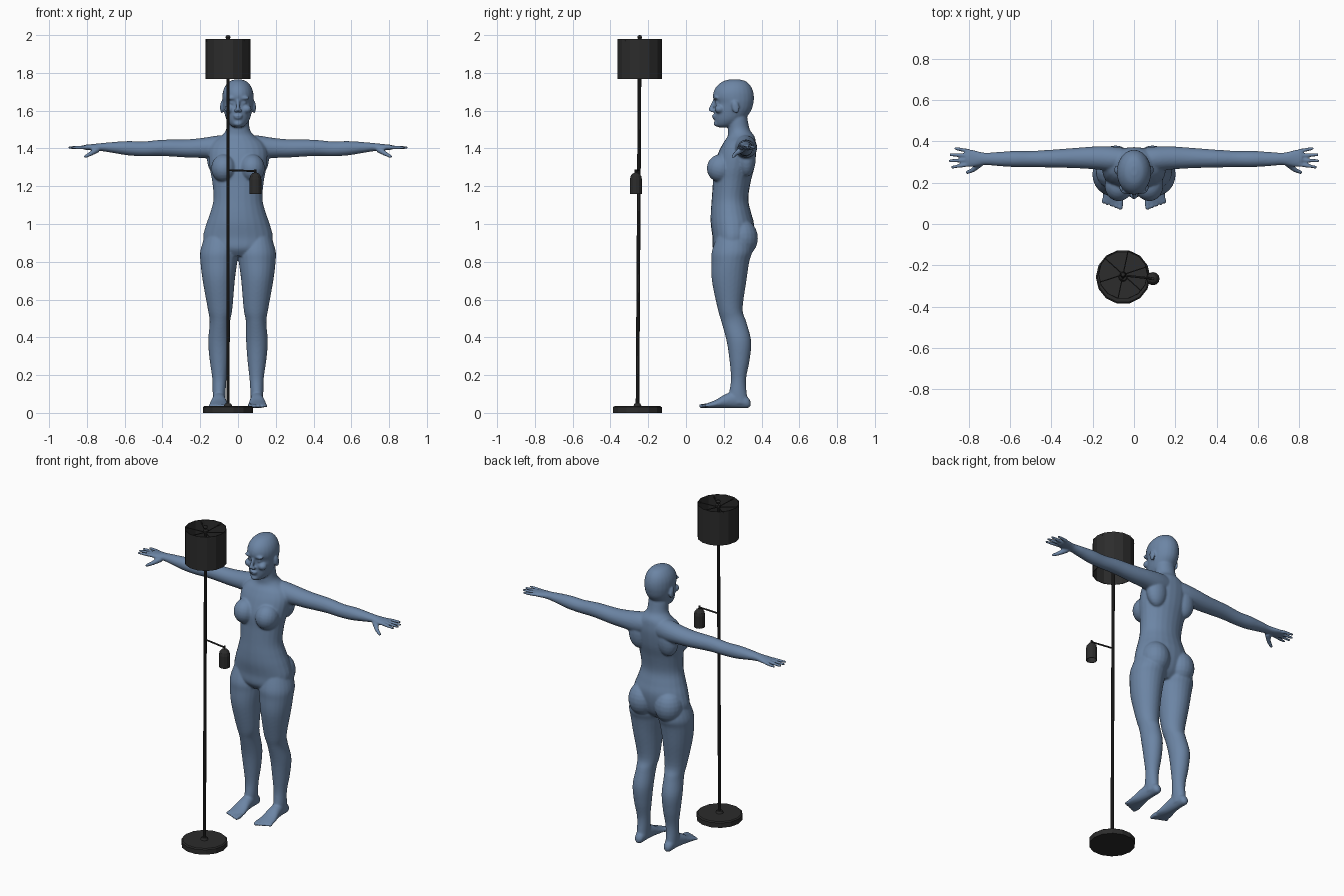
import bpy, bmesh, math
from mathutils import Vector, Matrix

if "Cube" in bpy.data.objects:
    bpy.data.objects.remove(bpy.data.objects["Cube"])


def make_material(name, color):
    mat = bpy.data.materials.new(name)
    mat.use_nodes = True
    mat.diffuse_color = (*color, 1)
    mat.node_tree.nodes["Principled BSDF"].inputs["Base Color"].default_value = (*color, 1)
    return mat


blue = make_material("matte blue", (0.15, 0.235, 0.375))
black = make_material("dark metal", (0.025, 0.025, 0.025))


def make_object(name, bm, mat):
    bmesh.ops.recalc_face_normals(bm, faces=bm.faces)
    mesh = bpy.data.meshes.new(name)
    bm.to_mesh(mesh)
    bm.free()
    obj = bpy.data.objects.new(name, mesh)
    bpy.context.collection.objects.link(obj)
    mesh.materials.append(mat)
    return obj


def spline(rows, steps=5):
    """Smoothly interpolate rows of section values."""
    rows = [Vector(r) for r in rows]
    ends = [rows[0]] + rows + [rows[-1]]
    out = []
    for a, b, c, d in zip(ends, ends[1:], ends[2:], ends[3:]):
        for i in range(steps):
            t = i / steps
            h = t * t * (3 - 2 * t)
            tangent_b, tangent_c = (c - a) / 2, (d - b) / 2
            out.append(b * (1 - h) + c * h + tangent_b * (t * (1 - t) ** 2) - tangent_c * (t * t * (1 - t)))
    return out + [rows[-1]]


def loft(bm, rows, axis, sides=24):
    """Skin ellipses; a row is (position, centre u, radius u, centre v, radius v)."""
    rings = []
    for pos, cu, ru, cv, rv in spline(rows):
        ring = []
        for i in range(sides):
            a = math.tau * i / sides
            u, v = cu + ru * math.cos(a), cv + rv * math.sin(a)
            point = {"x": (pos, u, v), "y": (u, pos, v), "z": (u, v, pos)}[axis]
            ring.append(bm.verts.new(point))
        rings.append(ring)
    faces = [bm.faces.new(rings[0]), bm.faces.new(rings[-1])]
    for lower, upper in zip(rings, rings[1:]):
        for i in range(sides):
            j = (i + 1) % sides
            faces.append(bm.faces.new((lower[i], lower[j], upper[j], upper[i])))
    bmesh.ops.recalc_face_normals(bm, faces=faces)


def span(pos, inner, outer, front, back):
    """Section given by its extents instead of centre and radius."""
    return (pos, (inner + outer) / 2, (outer - inner) / 2, (front + back) / 2, (back - front) / 2)


def blob(bm, center, radii, tilt=0):
    matrix = Matrix.Translation(center) @ Matrix.Rotation(tilt, 4, "X") @ Matrix.Diagonal((*radii, 1))
    bmesh.ops.create_uvsphere(bm, u_segments=20, v_segments=12, radius=1, matrix=matrix)


def rod(bm, start, end, r1, r2=None, sides=8):
    start, end = Vector(start), Vector(end)
    way = end - start
    matrix = Matrix.Translation((start + end) / 2) @ way.to_track_quat("Z", "Y").to_matrix().to_4x4()
    bmesh.ops.create_cone(bm, cap_ends=True, segments=sides, radius1=r1,
                          radius2=r1 if r2 is None else r2, depth=way.length, matrix=matrix)


def digit(bm, start, end, r1, r2):
    rod(bm, start, end, r1, r2, 12)
    blob(bm, end, (r2, r2, r2))


# Left half of the body: leg, foot, arm, hand and paired masses
body = bmesh.new()
leg = [(.95, .03, .17, .17, .33), (.86, .0, .199, .138, .35), (.8, .004, .199, .135, .335),
       (.7, .017, .187, .137, .32), (.55, .03, .16, .168, .3), (.48, .042, .15, .188, .32),
       (.38, .043, .158, .215, .345), (.28, .05, .15, .23, .337), (.18, .061, .136, .238, .318),
       (.1, .066, .134, .228, .322), (.05, .068, .132, .23, .335)]
loft(body, [span(*row) for row in leg], "z")

foot = [(.342, .09, .11, .035, .06), (.325, .074, .126, .025, .085), (.27, .068, .132, .025, .115),
        (.21, .063, .14, .025, .1), (.16, .055, .15, .025, .07), (.115, .052, .154, .026, .052),
        (.1, .056, .15, .028, .046)]
loft(body, [span(*row) for row in foot], "y")
for i in range(5):
    x, r = .064 + .021 * i, .014 - .0015 * i
    digit(body, (x, .12, .038), (x + .002, .08 + .006 * i, .036), r, r * .85)

arm = [(.03, .315, .05, 1.41, .06), (.1, .315, .06, 1.405, .064), (.18, .32, .056, 1.403, .054),
       (.27, .32, .05, 1.4, .048), (.4, .317, .043, 1.403, .043), (.5, .315, .039, 1.398, .039),
       (.58, .315, .039, 1.401, .038), (.66, .315, .034, 1.405, .029), (.725, .316, .03, 1.407, .021),
       (.78, .318, .041, 1.406, .016), (.815, .32, .041, 1.406, .013)]
loft(body, arm, "x")
for i, length in enumerate((.08, .093, .088, .065)):
    y = .288 + .022 * i
    digit(body, (.8, y, 1.406), (.8 + length, y + .008 * (i - 1.5), 1.405), .0105, .008)
digit(body, (.745, .295, 1.395), (.78, .262, 1.372), .018, .012)
digit(body, (.78, .262, 1.372), (.808, .25, 1.357), .012, .009)

blob(body, (.074, .185, 1.295), (.068, .075, .075), -.3)     # breast
blob(body, (.09, .295, .925), (.085, .086, .1))              # buttock
blob(body, (.1, .32, 1.35), (.065, .05, .1))                 # shoulder blade
blob(body, (.086, .262, 1.618), (.009, .02, .034), .2)       # ear
blob(body, (.032, .158, 1.667), (.03, .014, .01))            # brow
blob(body, (.031, .168, 1.642), (.014, .014, .011))          # eye
blob(body, (.046, .177, 1.608), (.026, .026, .022))          # cheek
blob(body, (.012, .139, 1.6), (.01, .013, .009))             # nostril

# Mirror the half to the right
copy = bmesh.ops.duplicate(body, geom=body.verts[:] + body.edges[:] + body.faces[:])["geom"]
bmesh.ops.scale(body, vec=(-1, 1, 1), verts=[g for g in copy if isinstance(g, bmesh.types.BMVert)])
bmesh.ops.reverse_faces(body, faces=[g for g in copy if isinstance(g, bmesh.types.BMFace)])

# Torso, neck and head
torso = [(.83, .11, .17, .3), (.87, .17, .142, .335), (.93, .185, .14, .355), (1, .168, .131, .36),
         (1.06, .147, .131, .345), (1.13, .13, .136, .33), (1.22, .136, .142, .342),
         (1.3, .15, .145, .362), (1.38, .155, .172, .372), (1.43, .135, .198, .37),
         (1.465, .09, .22, .362), (1.5, .063, .222, .338), (1.56, .058, .22, .325), (1.6, .05, .23, .32)]
head = [(1.512, .022, .17, .235), (1.525, .042, .156, .27), (1.555, .062, .151, .31),
        (1.6, .075, .15, .345), (1.64, .081, .154, .357), (1.67, .083, .143, .36),
        (1.7, .08, .146, .356), (1.73, .068, .163, .343), (1.755, .045, .195, .318),
        (1.766, .015, .235, .28)]
for rows in (torso, head):
    loft(body, [span(z, -half, half, front, back) for z, half, front, back in rows], "z")
digit(body, (0, .154, 1.662), (0, .131, 1.607), .008, .012)  # nose
blob(body, (0, .15, 1.573), (.026, .013, .0065))             # upper lip
blob(body, (0, .152, 1.561), (.022, .013, .0065))            # lower lip
blob(body, (0, .163, 1.531), (.024, .017, .015))             # chin

figure = make_object("standing_figure", body, blue)
remesh = figure.modifiers.new("fuse", "REMESH")
remesh.mode = "VOXEL"
remesh.voxel_size = .0055
remesh.use_smooth_shade = True
soften = figure.modifiers.new("soften", "SMOOTH")
soften.factor = .5
soften.iterations = 6


# Lamp parts
LAMP_X = -.053
foot_point = Vector((LAMP_X, -.257, 0))
top_point = Vector((LAMP_X, -.245, 1.955))


def lathe(name, profile, center, sides=14, thickness=0):
    bm = bmesh.new()
    verts = [bm.verts.new((r, 0, z)) for r, z in profile]
    edges = [bm.edges.new(pair) for pair in zip(verts, verts[1:])]
    bmesh.ops.spin(bm, geom=verts + edges, cent=(0, 0, 0), axis=(0, 0, 1),
                   angle=math.tau, steps=sides, use_duplicate=False)
    bmesh.ops.remove_doubles(bm, verts=bm.verts, dist=.0005)
    bmesh.ops.translate(bm, verts=bm.verts, vec=center)
    obj = make_object(name, bm, black)
    if thickness:
        obj.modifiers.new("wall", "SOLIDIFY").thickness = thickness
    return obj


lathe("lamp_base", [(0, 0), (.132, 0), (.132, .03), (.125, .036), (.022, .036), (.016, .05), (0, .05)], foot_point)
lathe("lamp_shade", [(.12, 1.768), (.12, 1.98)], (LAMP_X, top_point.y, 0), thickness=.004)
lathe("finial", [(0, 1.95), (.016, 1.955), (.016, 1.97), (.007, 1.975), (.014, 1.988), (.009, 1.998), (0, 2)],
      (LAMP_X, top_point.y, 0), 10)

pole = bmesh.new()
rod(pole, foot_point, top_point, .0095, sides=10)
make_object("lamp_pole", pole, black)

spokes = bmesh.new()
for i in range(6):
    a = math.tau * (i + .3) / 6
    rod(spokes, top_point, top_point + Vector((.119 * math.cos(a), .119 * math.sin(a), .015)), .003, sides=6)
make_object("shade_spokes", spokes, black)

# Side reading light
reading = Vector((.092, -.265, 0))
bracket = bmesh.new()
rod(bracket, (LAMP_X, -.249, 1.285), reading + Vector((0, 0, 1.28)), .005)
rod(bracket, reading + Vector((0, 0, 1.288)), reading + Vector((0, 0, 1.255)), .007)
make_object("reading_arm", bracket, black)
lathe("reading_shade", [(.006, 1.272), (.018, 1.267), (.028, 1.254), (.032, 1.235), (.032, 1.16)],
      reading, 12, .003)
